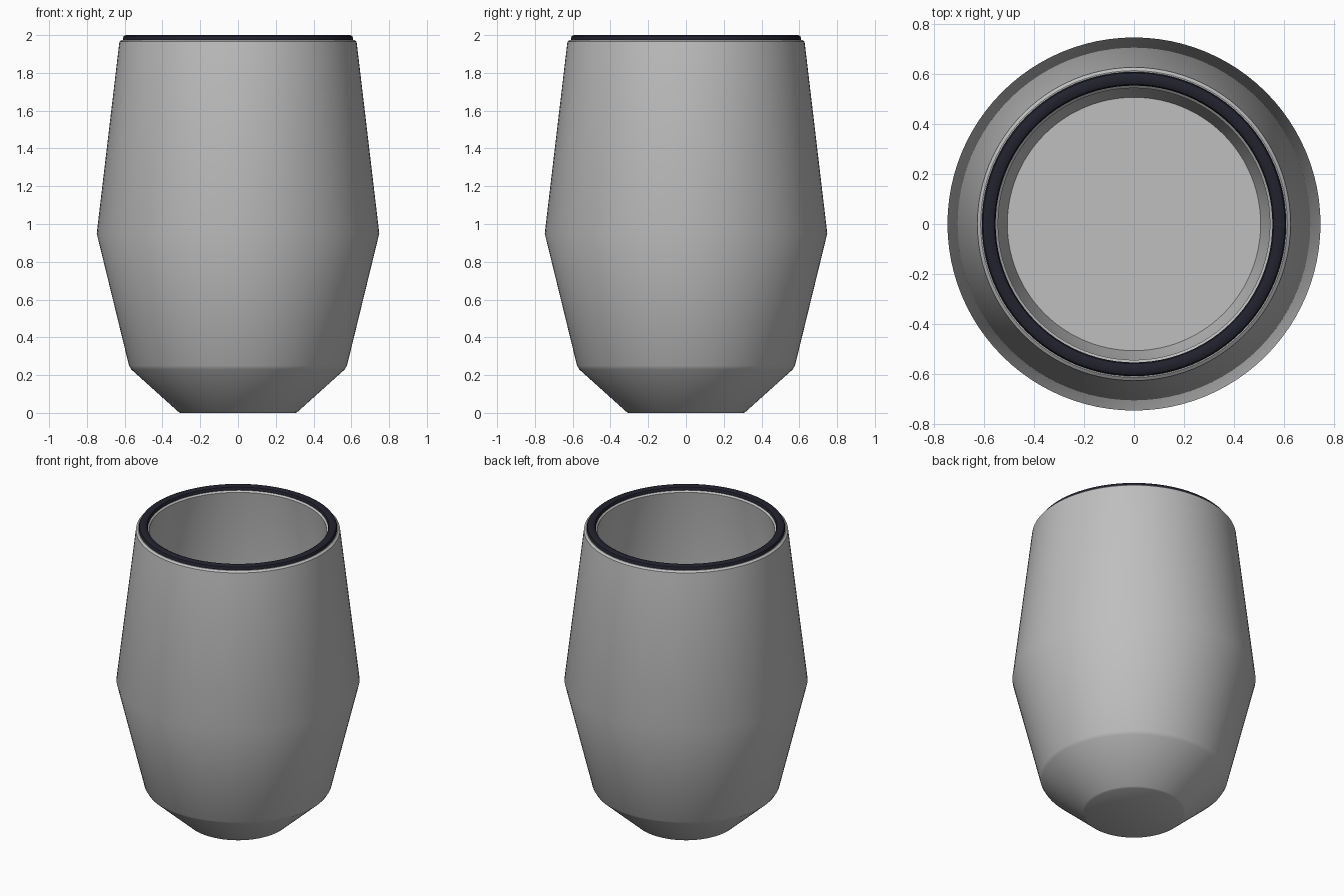
import bpy, bmesh, math

SEGMENTS = 96

cube = bpy.data.objects.get("Cube")
if cube:
    bpy.data.objects.remove(cube, do_unlink=True)


def make_material(name, color):
    mat = bpy.data.materials.new(name)
    mat.use_nodes = True
    mat.diffuse_color = color
    mat.node_tree.nodes["Principled BSDF"].inputs["Base Color"].default_value = color
    return mat


def lathe(name, profile, mat, closed=False):
    """Spin a (radius, height) profile around z; radius 0 ends become poles."""
    bm = bmesh.new()
    verts = [bm.verts.new((r, 0, z)) for r, z in profile]
    pairs = list(zip(verts, verts[1:]))
    if closed:
        pairs.append((verts[-1], verts[0]))
    edges = [bm.edges.new(p) for p in pairs]
    bmesh.ops.spin(bm, geom=verts + edges, cent=(0, 0, 0), axis=(0, 0, 1),
                   angle=math.tau, steps=SEGMENTS)
    bmesh.ops.remove_doubles(bm, verts=bm.verts, dist=0.0005)
    bmesh.ops.recalc_face_normals(bm, faces=bm.faces)
    mesh = bpy.data.meshes.new(name)
    bm.to_mesh(mesh)
    bm.free()
    mesh.materials.append(mat)
    obj = bpy.data.objects.new(name, mesh)
    bpy.context.collection.objects.link(obj)
    bpy.ops.object.select_all(action='DESELECT')
    obj.select_set(True)
    bpy.context.view_layer.objects.active = obj
    bpy.ops.object.shade_smooth_by_angle(angle=math.radians(30))
    return obj


grey = make_material("body grey", (0.52, 0.52, 0.52, 1))
dark = make_material("rim dark navy", (0.016, 0.016, 0.028, 1))

# Hollow cup: base, outer wall, lip, inner wall, floor
lathe("cup_body", [
    (0, 0), (0.305, 0), (0.316, 0.006),
    (0.565, 0.23), (0.577, 0.25),
    (0.748, 0.95),
    (0.628, 1.965), (0.615, 1.975),
    (0.555, 1.975), (0.545, 1.965),
    (0.675, 0.95), (0.508, 0.27), (0, 0.27),
], grey)

# Rounded ring seated on the lip
lathe("rim_ring", [
    (0.61, 1.965), (0.61, 1.983), (0.605, 1.994), (0.594, 2.0),
    (0.571, 2.0), (0.56, 1.994), (0.555, 1.983), (0.555, 1.965),
], dark, closed=True)
